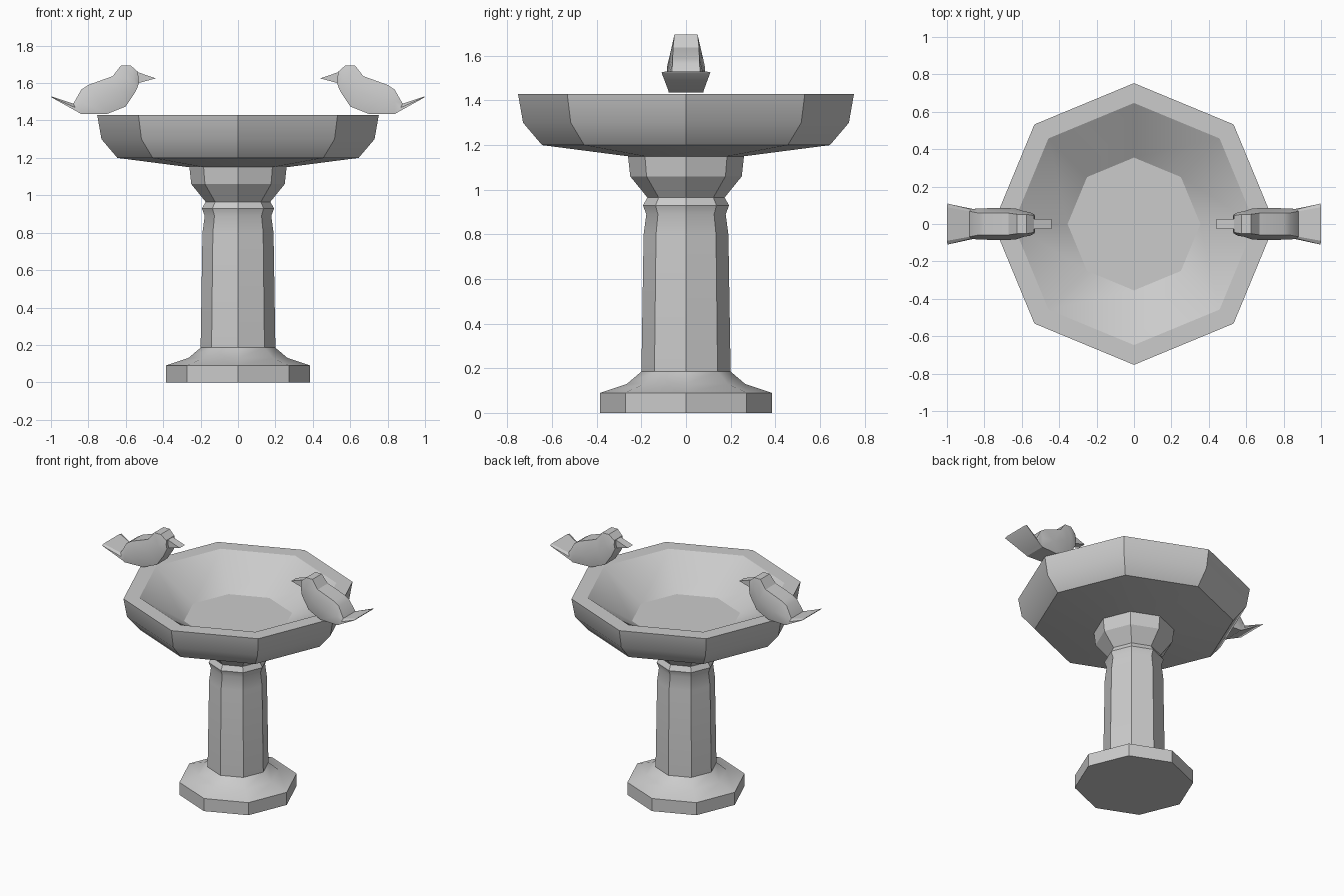
import bpy, bmesh
from math import cos, sin, pi, radians

if "Cube" in bpy.data.objects:
    bpy.data.objects.remove(bpy.data.objects["Cube"])


def finish(name, bm):
    bmesh.ops.recalc_face_normals(bm, faces=bm.faces)
    me = bpy.data.meshes.new(name)
    bm.to_mesh(me)
    bm.free()
    ob = bpy.data.objects.new(name, me)
    bpy.context.collection.objects.link(ob)
    bpy.ops.object.select_all(action='DESELECT')
    bpy.context.view_layer.objects.active = ob
    ob.select_set(True)
    bpy.ops.object.shade_smooth_by_angle(angle=radians(30))
    return ob


def loft(bm, rings):
    """Skin a list of closed point rings and cap both ends."""
    vs = [[bm.verts.new(p) for p in r] for r in rings]
    n = len(vs[0])
    for a, b in zip(vs, vs[1:]):
        for i in range(n):
            j = (i + 1) % n
            bm.faces.new((a[i], a[j], b[j], b[i]))
    bm.faces.new(vs[0])
    bm.faces.new(vs[-1])


def octagon_turned(name, profile):
    bm = bmesh.new()
    loft(bm, [[(r * cos(k * pi / 4), r * sin(k * pi / 4), z) for k in range(8)]
              for r, z in profile])
    return finish(name, bm)


# Pedestal: foot, tapered column, collar and capital
octagon_turned("pedestal", [
    (0.385, 0), (0.385, 0.09), (0.265, 0.13), (0.20, 0.185), (0.19, 0.80),
    (0.178, 0.89), (0.193, 0.93), (0.173, 0.965), (0.25, 1.06), (0.26, 1.15)])

# Basin: outer wall, rim, sloped inside and floor
octagon_turned("basin", [
    (0.26, 1.15), (0.645, 1.20), (0.73, 1.30), (0.753, 1.43),
    (0.647, 1.43), (0.355, 1.24)])

# Bird sections: top x, z, bottom x, z, half widths at top, middle, bottom
SECTIONS = [
    (0.535, 1.66, 0.53, 1.60, 0.045, 0.05, 0.045),
    (0.575, 1.695, 0.54, 1.57, 0.052, 0.063, 0.055),
    (0.625, 1.695, 0.55, 1.55, 0.052, 0.068, 0.055),
    (0.67, 1.637, 0.60, 1.475, 0.058, 0.084, 0.06),
    (0.80, 1.59, 0.70, 1.435, 0.06, 0.085, 0.07),
    (0.838, 1.565, 0.84, 1.435, 0.06, 0.083, 0.078),
    (0.88, 1.49, 0.86, 1.447, 0.068, 0.078, 0.08),
    (1.0, 1.53, 0.995, 1.522, 0.09, 0.11, 0.108),
]


def bird(side, s):
    bm = bmesh.new()
    rings = []
    for tx, tz, bx, bz, wt, wm, wb in SECTIONS:
        mx, mz = (tx + bx) / 2, (tz + bz) / 2
        rings.append([(s * tx, -wt, tz), (s * tx, wt, tz), (s * mx, wm, mz),
                      (s * bx, wb, bz), (s * bx, -wb, bz), (s * mx, -wm, mz)])
    loft(bm, rings)
    finish(side + "_bird_body", bm)
    # Wedge beak
    bm = bmesh.new()
    tri = [(0.44, 1.625), (0.55, 1.663), (0.55, 1.595)]
    loft(bm, [[(s * x, y, z) for x, z in tri] for y in (-0.028, 0.028)])
    finish(side + "_bird_beak", bm)


bird("right", 1)
bird("left", -1)
